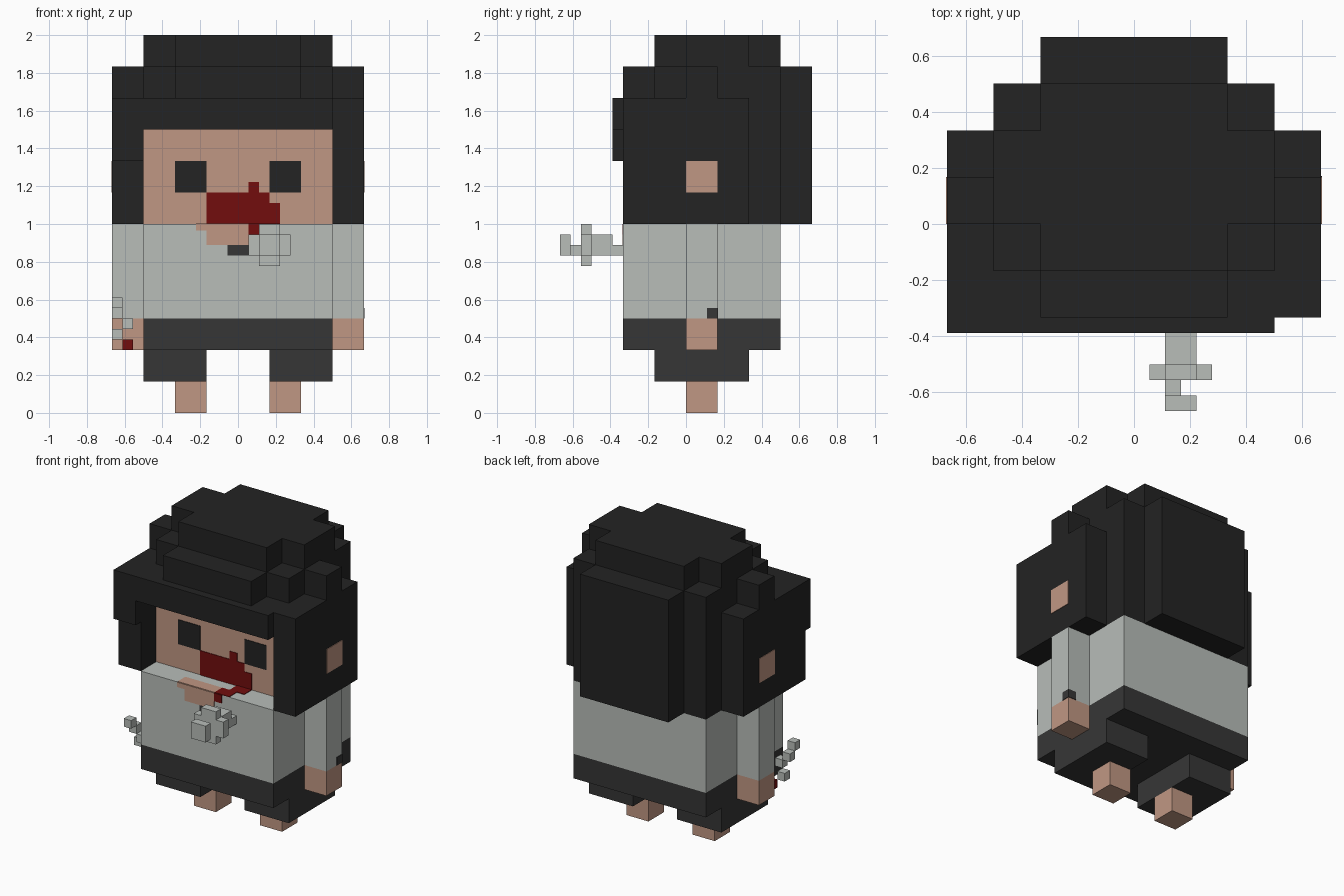
import bpy
import bmesh

cube = bpy.data.objects.get("Cube")
if cube:
    bpy.data.objects.remove(cube, do_unlink=True)

U = 1 / 18      # small voxel size; every part sits on this lattice
T = 0.07        # plate thickness in voxels (about 0.004)


def material(name, rgb):
    lin = [((c / 255 + 0.055) / 1.055) ** 2.4 if c > 10 else c / 255 / 12.92 for c in rgb]
    m = bpy.data.materials.new(name)
    m.diffuse_color = (*lin, 1)
    m.use_nodes = True
    m.node_tree.nodes["Principled BSDF"].inputs["Base Color"].default_value = (*lin, 1)
    return m


hair = material("black hair", (35, 35, 35))
skin = material("skin", (192, 151, 131))
cloth = material("pale grey", (184, 189, 185))
pants = material("charcoal", (54, 54, 54))
blood = material("dark red", (114, 13, 13))


def part(name, mat, boxes, mirror=False):
    """Boxes are (x0, x1, y0, y1, z0, z1) in voxels."""
    bm = bmesh.new()
    if mirror:
        boxes = boxes + [(-b[1], -b[0], *b[2:]) for b in boxes]
    for x0, x1, y0, y1, z0, z1 in boxes:
        verts = bmesh.ops.create_cube(bm, size=1)["verts"]
        for v in verts:
            v.co.x = U * (x1 if v.co.x > 0 else x0)
            v.co.y = U * (y1 if v.co.y > 0 else y0)
            v.co.z = U * (z1 if v.co.z > 0 else z0)
    mesh = bpy.data.meshes.new(name)
    bm.to_mesh(mesh)
    bm.free()
    mesh.materials.append(mat)
    obj = bpy.data.objects.new(name, mesh)
    bpy.context.collection.objects.link(obj)
    return obj


def front_plates(name, mat, y, rects):
    """Thin plates on a front-facing surface; rects are (x0, x1, z0, z1)."""
    return part(name, mat, [(a, b, y - T, y + T, c, d) for a, b, c, d in rects])


def top_plates(name, mat, z, rects):
    """Thin plates on an upward surface; rects are (x0, x1, y0, y1)."""
    return part(name, mat, [(a, b, c, d, z - T, z + T) for a, b, c, d in rects])


# Lower body
part("feet", skin, [(3, 6, 0, 3, 0, 3)], mirror=True)
part("trouser_legs", pants, [(3, 9, -3, 6, 3, 6)], mirror=True)
part("trouser_waist", pants, [(-9, 9, -6, 9, 6, 9)])

# Upper body and arms
part("shirt", cloth, [(-9, 9, -6, 9, 9, 18)])
part("sleeves", cloth, [(9, 12, 0, 3, 9, 18)], mirror=True)
part("hands", skin, [(9, 12, 0, 3, 6, 9)], mirror=True)
part("sleeve_tear", pants, [(11, 12 + T, 2, 3 + T, 9, 10)])

# Head
part("head", skin, [(-9, 9, -3, 6, 18, 27)])
part("hair_sides", hair, [(9, 12, -6, 6, 18, 27), (9, 12, 0, 3, 30, 33)], mirror=True)
part("hair_cap", hair, [(-12, 12, -6, 6, 27, 30)])
part("hair_fringe", hair, [(-12, 9, -7, -6, 27, 30), (-12, -9, -7, -6, 24, 27)])
part("hair_back", hair, [(-9, 9, 6, 9, 18, 33), (-6, 6, 9, 12, 18, 33)])
part("hair_crown", hair, [(-9, 9, -3, 6, 30, 33), (-6, 6, -6, -3, 30, 33)])
part("hair_top", hair, [(-6, 6, -3, 9, 33, 36), (6, 9, 0, 6, 33, 36), (-9, -6, 0, 6, 33, 36)])
part("ears", skin, [(12 - T, 12 + T, 0, 3, 21, 24)], mirror=True)

# Face details
front_plates("eyes", hair, -3, [(-6, -3, 21, 24), (3, 6, 21, 24)])
front_plates("mouth_stain", blood, -3,
             [(-3, 3, 18, 21), (3, 4, 18, 20), (1, 2, 21, 22)])

# Torn and stained collar
front_plates("collar_tear", skin, -6, [(-4, -3, 17.4, 18), (-3, 1, 16, 18)])
top_plates("collar_tear_top", skin, 18, [(-4, 1, -6, -4.5)])
front_plates("collar_stain", blood, -6, [(1, 2, 17, 18)])
top_plates("collar_stain_top", blood, 18, [(1, 3, -6, -4.5), (2, 4, -4.5, -3)])
front_plates("chest_hole", pants, -6, [(-1, 1, 15, 16)])

# Dagger in the chest: blade, cross guard, grip, pommel
part("dagger_blade", cloth, [(2, 4, -9, -7, 15, 17), (2, 4, -7, -6, 15, 16)])
part("dagger_guard", cloth, [(1, 5, -10, -9, 15, 17), (2, 4, -10, -9, 14, 18)])
part("dagger_grip", cloth, [(2, 3, -11, -10, 15, 16)])
part("dagger_pommel", cloth, [(2, 4, -12, -11, 15, 17)])

# Broken shards held in the hand
part("hand_shards", cloth, [(-12, -11, -5, -4, 10, 11), (-12, -11, -4, -3, 9, 10),
                            (-11, -10, -4, -3, 8, 9), (-12, -11, -3, -2, 7, 8)])
part("hand_blood", blood, [(-11, -10, -2, 0, 6, 7)])
